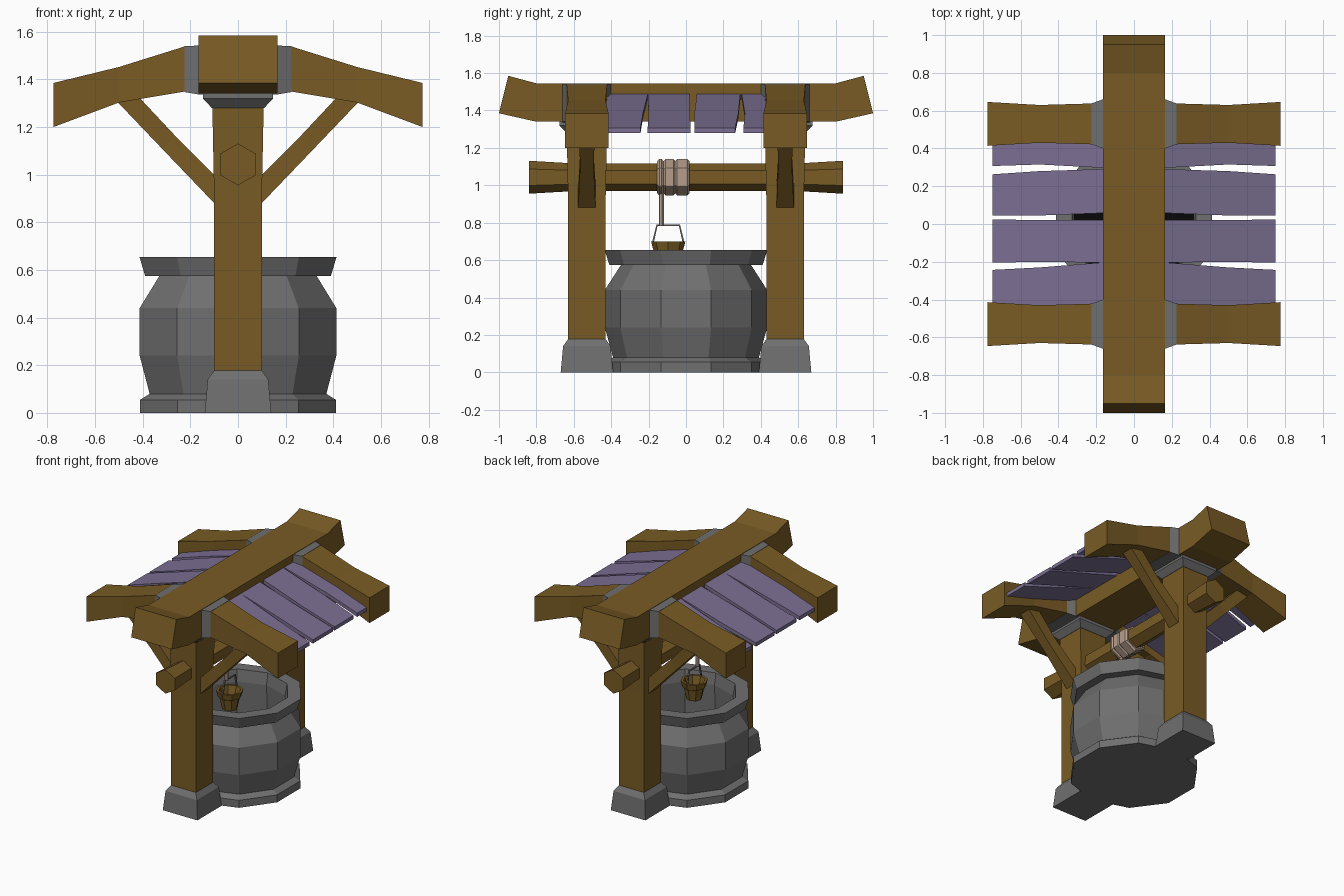
import bpy, bmesh
from math import sin, cos, pi
from mathutils import Vector

if "Cube" in bpy.data.objects:
    bpy.data.objects.remove(bpy.data.objects["Cube"])


def material(name, r, g, b):
    m = bpy.data.materials.new(name)
    m.use_nodes = True
    m.diffuse_color = (r, g, b, 1)
    bsdf = m.node_tree.nodes["Principled BSDF"]
    bsdf.inputs["Base Color"].default_value = (r, g, b, 1)
    bsdf.inputs["Roughness"].default_value = 0.9
    return m


wood = material("brown_wood", 0.19, 0.105, 0.018)
stone = material("grey_stone", 0.16, 0.16, 0.16)
slat = material("purple_planks", 0.2, 0.16, 0.29)
rope = material("beige_rope", 0.46, 0.34, 0.26)
dark = material("black_depth", 0.002, 0.002, 0.002)


def loft(name, rings, *mats):
    """Skin a list of equal-length point rings and cap both ends."""
    bm = bmesh.new()
    loops = [[bm.verts.new(p) for p in ring] for ring in rings]
    n = len(loops[0])
    for a, b in zip(loops, loops[1:]):
        for i in range(n):
            j = (i + 1) % n
            bm.faces.new((a[i], a[j], b[j], b[i]))
    bm.faces.new(loops[0][::-1])
    end = bm.faces.new(loops[-1])
    end.material_index = len(mats) - 1
    bmesh.ops.recalc_face_normals(bm, faces=bm.faces)
    mesh = bpy.data.meshes.new(name)
    bm.to_mesh(mesh)
    bm.free()
    for m in mats:
        mesh.materials.append(m)
    obj = bpy.data.objects.new(name, mesh)
    bpy.context.collection.objects.link(obj)
    return obj


def disc(r, z, n, cy=0.0):
    return [(r * sin(2 * pi * i / n), cy + r * cos(2 * pi * i / n), z) for i in range(n)]


def square(h, z, cy):
    return [(-h, cy - h, z), (h, cy - h, z), (h, cy + h, z), (-h, cy + h, z)]


def slab(x, y0, y1, z0, z1):
    """Rectangle across x, used for parts that run sideways."""
    return [(x, y0, z0), (x, y1, z0), (x, y1, z1), (x, y0, z1)]


def hexagon(r, y, z=1.043):
    return [(r * sin(i * pi / 3), y, z + r * cos(i * pi / 3)) for i in range(6)]


def rod(name, points, r, mat, n=4):
    """Thin bar along a path lying in the x = 0 plane."""
    pts = [Vector(p) for p in points]
    rings = []
    for i, p in enumerate(pts):
        t = (pts[min(i + 1, len(pts) - 1)] - pts[max(i - 1, 0)]).normalized()
        side = Vector((1, 0, 0))
        up = t.cross(side)
        rings.append([p + r * (side * cos(2 * pi * k / n + pi / 4) + up * sin(2 * pi * k / n + pi / 4))
                      for k in range(n)])
    return loft(name, rings, mat)


# Stone well: outer wall, lip, hollow inside and black floor
well = [(0.432, 0), (0.432, 0.055), (0.39, 0.08), (0.434, 0.24), (0.434, 0.44), (0.347, 0.575),
        (0.41, 0.575), (0.435, 0.655), (0.345, 0.655), (0.33, 0.57), (0.35, 0.1)]
loft("well_wall", [disc(r, z, 10) for r, z in well], stone, dark)

# Ridge beam with upswept ends
ridge = [(-1, -0.95, 1.385, 1.585), (-0.8, -0.8, 1.34, 1.545),
         (0.8, 0.8, 1.34, 1.545), (1, 0.95, 1.385, 1.585)]
W = 0.165
loft("ridge_beam", [[(-W, yb, zb), (W, yb, zb), (W, yt, zt), (-W, yt, zt)]
                    for yb, yt, zb, zt in ridge], wood)

for sy, end in ((-1, "front"), (1, "back")):
    c = 0.53 * sy
    # Upright post with stone foot and capital
    loft(end + "_post", [square(0.1, 0.1, c), square(0.1, 0.9, c), square(0.108, 1.3, c)], wood)
    loft(end + "_foot", [square(0.14, 0, c), square(0.127, 0.14, c), square(0.1, 0.178, c)], stone)
    loft(end + "_capital", [square(0.11, 1.28, c), square(0.147, 1.32, c),
                            square(0.147, 1.345, c)], stone)
    # Stone collar around the ridge
    collar = [(-0.225, 0.108, 1.347, 1.54), (-0.165, 0.13, 1.337, 1.553),
              (0.165, 0.13, 1.337, 1.553), (0.225, 0.108, 1.347, 1.54)]
    collar = [(x, h, z0, min(z1, 1.542) if abs(x) < 0.2 else z1) for x, h, z0, z1 in collar]
    loft(end + "_collar", [slab(x, c - h, c + h, z0, z1) for x, h, z0, z1 in collar], stone)
    for sx, side in ((-1, "right"), (1, "left")):
        # Bent rafter
        rafter = [(0.2, 0.105, 1.352, 1.54), (0.225, 0.108, 1.349, 1.538),
                  (0.5, 0.1, 1.303, 1.452), (0.775, 0.116, 1.2, 1.385)]
        loft(f"{end}_{side}_rafter",
             [slab(sx * x, c - h, c + h, z0, z1) for x, h, z0, z1 in rafter], wood)
        # Diagonal brace: lower edge, upper edge, half width
        brace = [(0.08, 0.86, 0.08, 0.98, 0.048), (0.31, 1.1, 0.27, 1.17, 0.036),
                 (0.52, 1.32, 0.42, 1.33, 0.045)]
        loft(f"{end}_{side}_brace",
             [[(sx * xl, c - h, zl), (sx * xl, c + h, zl), (sx * xu, c + h, zu), (sx * xu, c - h, zu)]
              for xl, zl, xu, zu, h in brace], wood)

# Roof planks: low and high y at the ridge, the middle and the eave
planks = [((-0.43, -0.2), (-0.435, -0.23), (-0.43, -0.243)),
          ((-0.205, 0.02), (-0.2, 0.02), (-0.205, 0.025)),
          ((0.06, 0.292), (0.045, 0.28), (0.046, 0.263)),
          ((0.295, 0.43), (0.315, 0.435), (0.307, 0.43))]
for sx, side in ((-1, "right"), (1, "left")):
    for i, spans in enumerate(planks):
        rings = [slab(sx * x, a, b, z - 0.027, z)
                 for (a, b), x, z in zip(spans, (0.12, 0.5, 0.75), (1.503, 1.385, 1.307))]
        loft(f"{side}_plank_{i + 1}", rings, slat)

# Hexagonal axle flaring at both ends
loft("axle", [hexagon(r, y) for y, r in
              ((-0.84, 0.088), (-0.6, 0.074), (0.6, 0.074), (0.84, 0.088))], wood)

# Rope coils, each with bevelled edges
for i, (a, b) in enumerate(((-0.155, -0.118), (-0.122, -0.055), (-0.06, 0.02))):
    loft(f"rope_coil_{i + 1}", [hexagon(0.084, a), hexagon(0.097, a + 0.012),
                                hexagon(0.097, b - 0.012), hexagon(0.084, b)], rope)
rod("hanging_rope", [(0, -0.132, 0.99), (0, -0.132, 0.785)], 0.014, rope, 6)

# Bucket with handle
B = -0.095
bucket = [(0.052, 0.565), (0.07, 0.65), (0.08, 0.655), (0.092, 0.70), (0.074, 0.70), (0.045, 0.58)]
loft("bucket", [disc(r, z, 8, B) for r, z in bucket], wood)
rod("bucket_handle", [(0, B - 0.084, 0.685), (0, B - 0.06, 0.787),
                      (0, B + 0.06, 0.787), (0, B + 0.084, 0.685)], 0.007, stone)
